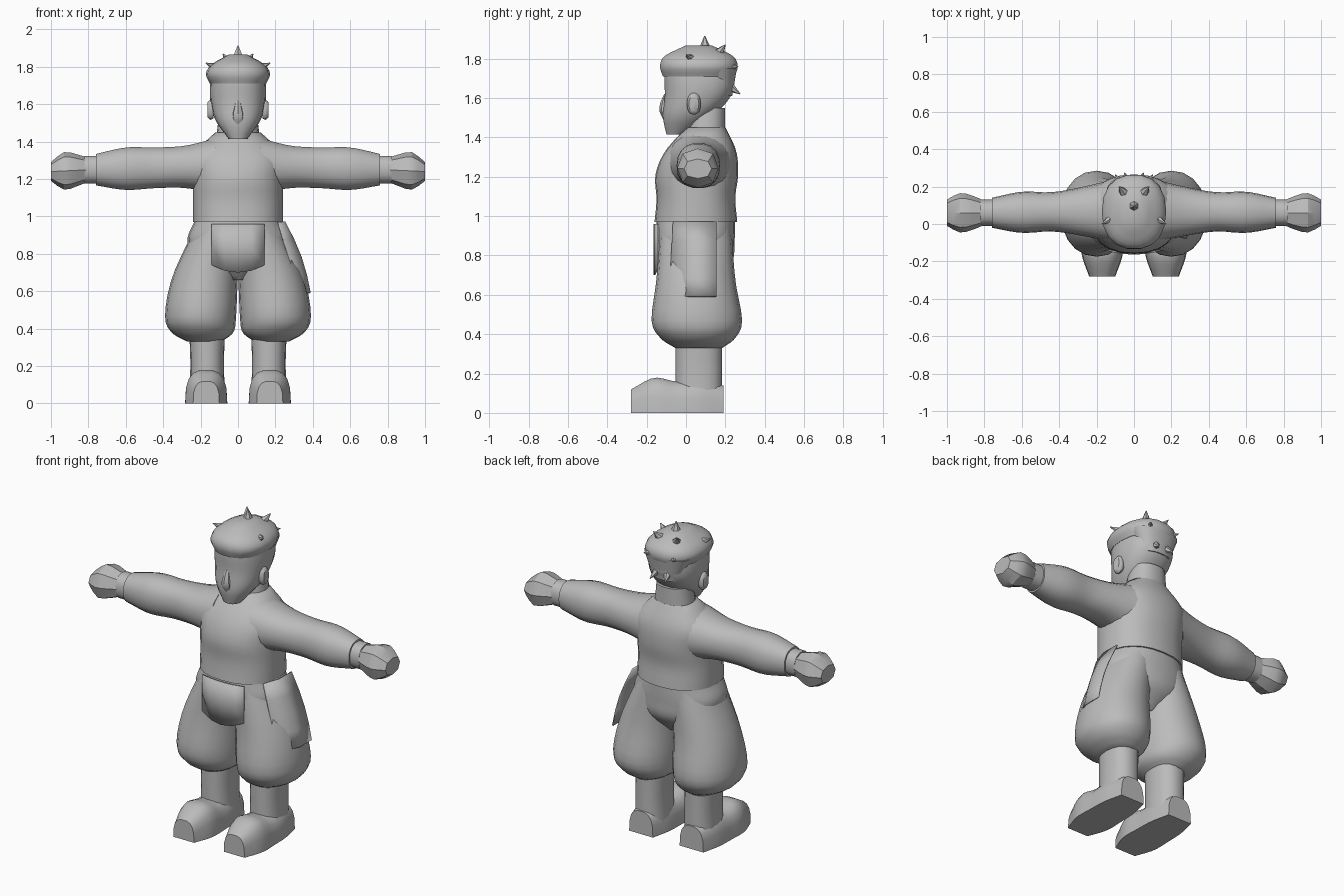
import bpy, bmesh
from math import cos, sin, pi, tau, copysign
from mathutils import Vector, Matrix

cube = bpy.data.objects.get("Cube")
if cube:
    bpy.data.objects.remove(cube, do_unlink=True)

# One plain colour for the whole figure
shade = (0.5, 0.5, 0.5, 1)
grey = bpy.data.materials.new("plain_grey")
grey.use_nodes = True
grey.diffuse_color = shade
grey.node_tree.nodes["Principled BSDF"].inputs["Base Color"].default_value = shade

# Section axes for parts that run upward, sideways and forward
RIGHTWARD, BACKWARD, UPWARD = Vector((1, 0, 0)), Vector((0, 1, 0)), Vector((0, 0, 1))
STANDING = (RIGHTWARD, BACKWARD)
SIDEWAYS = (BACKWARD, UPWARD)
FORWARD = (RIGHTWARD, UPWARD)


def finish(name, bm, angle=0.8):
    """Turn a bmesh into a shaded object."""
    bmesh.ops.recalc_face_normals(bm, faces=bm.faces)
    mesh = bpy.data.meshes.new(name)
    bm.to_mesh(mesh)
    bm.free()
    mesh.materials.append(grey)
    part = bpy.data.objects.new(name, mesh)
    bpy.context.collection.objects.link(part)
    bpy.ops.object.select_all(action="DESELECT")
    part.select_set(True)
    bpy.context.view_layer.objects.active = part
    bpy.ops.object.shade_smooth_by_angle(angle=angle)
    return part


def along(values, u):
    """Smooth curve through evenly spread values, with u running from start to end."""
    first, last = values[0] * 2 - values[1], values[-1] * 2 - values[-2]
    padded = [first, *values, last]
    spans = len(values) - 1
    i = min(int(u * spans), spans - 1)
    f = u * spans - i
    a, b, c, d = padded[i:i + 4]
    slope_in, slope_out = (c - a) / 2, (d - b) / 2
    ease = f * f * (3 - 2 * f)
    return (b + (c - b) * ease + slope_in * (f * (1 - f) ** 2)
            - slope_out * (f * f * (1 - f)))


def rounded(value, squareness):
    return copysign(abs(value) ** squareness, value)


def skin(name, axes, path, wide, deep, side=1, sides=18, steps=14, square=0.87, angle=0.8):
    """Skin rounded sections of changing half-width and half-depth along a path."""
    bm = bmesh.new()
    path = [Vector(p) for p in path]
    loops = []
    for step in range(steps + 1):
        u = step / steps
        centre, w, d = along(path, u), along(wide, u), along(deep, u)
        loop = []
        for i in range(sides):
            turn = tau * i / sides
            p = (centre + axes[0] * (w * rounded(cos(turn), square))
                 + axes[1] * (d * rounded(sin(turn), square)))
            loop.append(bm.verts.new((p.x * side, p.y, max(p.z, 0))))
        loops.append(loop)
    for low, high in zip(loops, loops[1:]):
        for i in range(sides):
            j = (i + 1) % sides
            bm.faces.new((low[i], low[j], high[j], high[i]))
    bm.faces.new(loops[0])
    bm.faces.new(loops[-1])
    bmesh.ops.dissolve_degenerate(bm, edges=bm.edges, dist=0.0001)
    finish(name, bm, angle)


def sheet(name, rows):
    """Thin cloth panel from rows of points."""
    bm = bmesh.new()
    grid = [[bm.verts.new(p) for p in row] for row in rows]
    for upper, lower in zip(grid, grid[1:]):
        for i in range(len(upper) - 1):
            bm.faces.new((upper[i], upper[i + 1], lower[i + 1], lower[i]))
    thickness = finish(name, bm).modifiers.new("thickness", "SOLIDIFY")
    thickness.thickness = 0.008
    thickness.offset = 0


def lock(name, tip, width=0.05):
    """Pointed lock of hair that grows outward from inside the cap."""
    tip = Vector(tip)
    root = tip.lerp(Vector((0, 0.1, 1.74)), 0.6)
    reach = tip - root
    bm = bmesh.new()
    bmesh.ops.create_cone(bm, cap_ends=True, segments=6, radius1=width,
                          radius2=0.002, depth=reach.length)
    turn = reach.to_track_quat("Z", "Y").to_matrix().to_4x4()
    bm.transform(Matrix.Translation((root + tip) / 2) @ turn)
    finish(name, bm)


# Shirt, neck and trouser seat
skin("shirt", STANDING, [(0, 0.05, 0.97), (0, 0.055, 1.21), (0, 0.1, 1.45)],
     wide=[0.24, 0.24, 0.24, 0.24, 0.12], deep=[0.21, 0.2, 0.21, 0.18, 0.1], sides=24)
skin("neck", STANDING, [(0, 0.1, 1.4), (0, 0.11, 1.55)], wide=[0.12, 0.1], deep=[0.1, 0.09])
skin("trouser_seat", STANDING, [(0, 0.04, 0.66), (0, 0.05, 0.98)],
     wide=[0.06, 0.22, 0.27, 0.23], deep=[0.1, 0.19, 0.2, 0.2], sides=24)

for side, label in ((1, "left_"), (-1, "right_")):
    # Baggy trouser leg gathered above the boot
    skin(label + "trouser_leg", STANDING,
         [(0.18, 0.065, 0.33), (0.19, 0.06, 0.38), (0.2, 0.055, 0.47),
          (0.175, 0.05, 0.68), (0.1, 0.05, 0.95)],
         wide=[0.09, 0.165, 0.19, 0.175, 0.125], deep=[0.12, 0.19, 0.23, 0.2, 0.18],
         side=side, sides=20, square=0.95)
    # Boot
    skin(label + "boot_shaft", STANDING, [(0.165, 0.065, 0.05), (0.165, 0.065, 0.37)],
         wide=[0.095, 0.09, 0.095], deep=[0.12, 0.12, 0.12], side=side)
    skin(label + "boot_foot", FORWARD, [(0.17, -0.28, 0), (0.17, 0.19, 0)],
         wide=[0.07, 0.11, 0.11, 0.105, 0.08], deep=[0.12, 0.18, 0.16, 0.17, 0.14],
         side=side, square=0.7)
    # Arm and closed hand
    skin(label + "sleeve", SIDEWAYS, [(0.12, 0.07, 1.27), (0.76, 0.06, 1.25)],
         wide=[0.165, 0.13, 0.105, 0.11, 0.08], deep=[0.15, 0.115, 0.11, 0.115, 0.085],
         side=side, square=0.9)
    skin(label + "wrist", SIDEWAYS, [(0.74, 0.06, 1.25), (0.82, 0.06, 1.25)],
         wide=[0.07, 0.07], deep=[0.075, 0.075], side=side, steps=1)
    skin(label + "fist", SIDEWAYS, [(0.79, 0.06, 1.25), (1, 0.06, 1.24)],
         wide=[0.06, 0.09, 0.105, 0.07], deep=[0.06, 0.085, 0.1, 0.05],
         side=side, sides=8, steps=6, angle=0.5)
    # Ear
    skin(label + "ear", SIDEWAYS, [(0.13, 0.04, 1.57), (0.163, 0.04, 1.57)],
         wide=[0.03, 0.035, 0.025], deep=[0.045, 0.055, 0.04], side=side, steps=4)
    # Locks of hair in mirrored pairs
    lock(label + "top_lock", (side * 0.08, 0.2, 1.87))
    lock(label + "rear_lock", (side * 0.1, 0.265, 1.76))
    lock(label + "nape_lock", (side * 0.05, 0.275, 1.62))
    lock(label + "temple_lock", (side * 0.172, 0, 1.82))

# Head and nose
skin("head", STANDING, [(0, -0.05, 1.415), (0, 0.06, 1.61), (0, 0.06, 1.8)],
     wide=[0.05, 0.12, 0.147, 0.149, 0.13], deep=[0.05, 0.13, 0.17, 0.18, 0.16])
skin("nose", STANDING, [(0, -0.09, 1.49), (0, -0.09, 1.62)],
     wide=[0.02, 0.035, 0.025, 0.015], deep=[0.025, 0.045, 0.04, 0.02], sides=8, steps=6)

# Hair
skin("hair_cap", STANDING, [(0, 0.065, 1.71), (0, 0.065, 1.865)],
     wide=[0.15, 0.172, 0.14, 0.05], deep=[0.185, 0.2, 0.175, 0.07], steps=9)
skin("back_hair", STANDING, [(0, 0.19, 1.61), (0, 0.16, 1.75)],
     wide=[0.085, 0.15], deep=[0.045, 0.1], steps=3)
lock("crown_lock", (0, 0.095, 1.915))

# Cloth panels at the front and over the left hip
columns = [c * 0.07 for c in range(-2, 3)]
sheet("front_panel", [[(x, x * x - 0.16, z + bend * x * x) for x in columns]
                      for z, bend in ((0.96, 0), (0.83, 1), (0.7, 2))])
hip_rows = []
for t in (0, 0.25, 0.5, 0.75, 1):
    z, front, back = 0.97 - 0.38 * t, 0.215 + 0.11 * t, 0.25 + 0.135 * t + 0.02 * sin(pi * t)
    hip_rows.append([(front, -0.065 - 0.02 * t, z), (back, 0.04, z), (back, 0.155, z)])
sheet("hip_panel", hip_rows)
